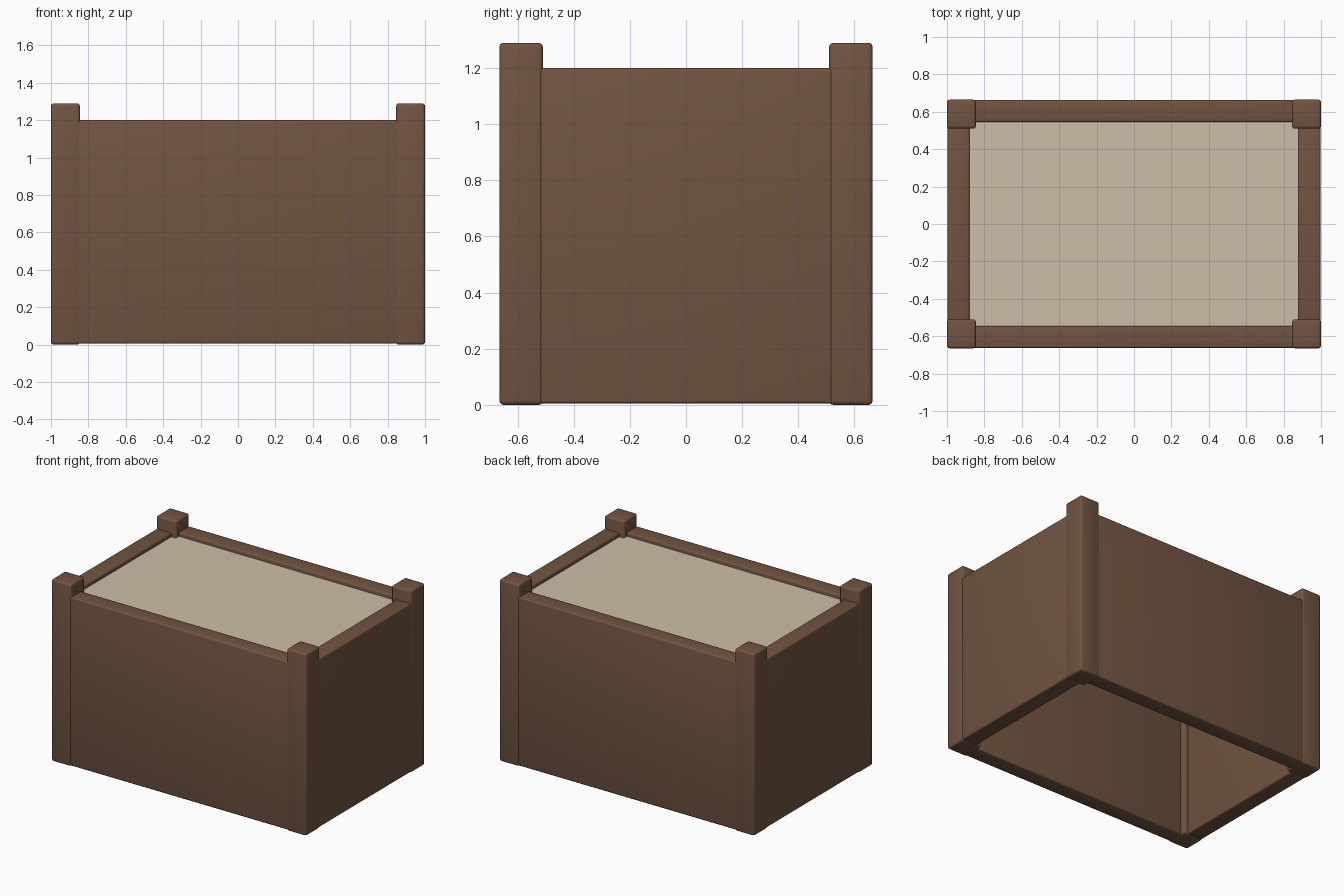
import bpy
import math

if "Cube" in bpy.data.objects:
    bpy.data.objects.remove(bpy.data.objects["Cube"])


def material(name, rgb):
    m = bpy.data.materials.new(name)
    m.diffuse_color = (*rgb, 1.0)
    m.use_nodes = True
    m.node_tree.nodes["Principled BSDF"].inputs["Base Color"].default_value = m.diffuse_color
    return m


wood = material("brown wood", (0.165, 0.088, 0.053))
cream = material("cream filling", (0.60, 0.52, 0.385))


def box(name, lo, hi, mat, bevel):
    """Rounded box between two opposite corners."""
    bpy.ops.mesh.primitive_cube_add(size=1, location=[(a + b) / 2 for a, b in zip(lo, hi)])
    ob = bpy.context.object
    ob.name = name
    ob.scale = [b - a for a, b in zip(lo, hi)]
    bpy.ops.object.transform_apply(location=False, rotation=False, scale=True)
    ob.data.materials.append(mat)
    mod = ob.modifiers.new("rounded edges", 'BEVEL')
    mod.width = bevel
    mod.segments = 3
    bpy.ops.object.modifier_apply(modifier=mod.name)
    bpy.ops.object.shade_smooth_by_angle(angle=math.radians(35))
    return ob


X, Y = 1.0, 0.665          # outer half sizes
POST, WALL = 0.155, 0.12   # post width, wall thickness
POST_TOP, WALL_TOP = 1.29, 1.2
INSET = 0.003              # walls sit just inside the post faces
FLOOR = 0.005

# Four corner posts
for sx, side in ((-1, "left"), (1, "right")):
    for sy, end in ((-1, "front"), (1, "back")):
        xs = sorted((sx * X, sx * (X - POST)))
        ys = sorted((sy * Y, sy * (Y - POST)))
        box(f"{end}_{side}_post", (xs[0], ys[0], 0), (xs[1], ys[1], POST_TOP), wood, 0.015)

# Front and back walls, running into the posts
for s, name in ((-1, "front_wall"), (1, "back_wall")):
    ys = sorted((s * (Y - INSET), s * (Y - WALL)))
    box(name, (-X + 0.03, ys[0], FLOOR), (X - 0.03, ys[1], WALL_TOP), wood, 0.01)

# Left and right walls
for s, name in ((-1, "left_wall"), (1, "right_wall")):
    xs = sorted((s * (X - INSET), s * (X - WALL)))
    box(name, (xs[0], -Y + 0.03, FLOOR), (xs[1], Y - 0.03, WALL_TOP), wood, 0.01)

# Filling surface just below the rim; the box is hollow underneath
bpy.ops.mesh.primitive_plane_add(size=1, location=(0, 0, 1.172))
top = bpy.context.object
top.name = "filling_surface"
top.scale = (2 * (X - WALL) + 0.01, 2 * (Y - WALL) + 0.01, 1)
bpy.ops.object.transform_apply(location=False, rotation=False, scale=True)
top.data.materials.append(cream)
